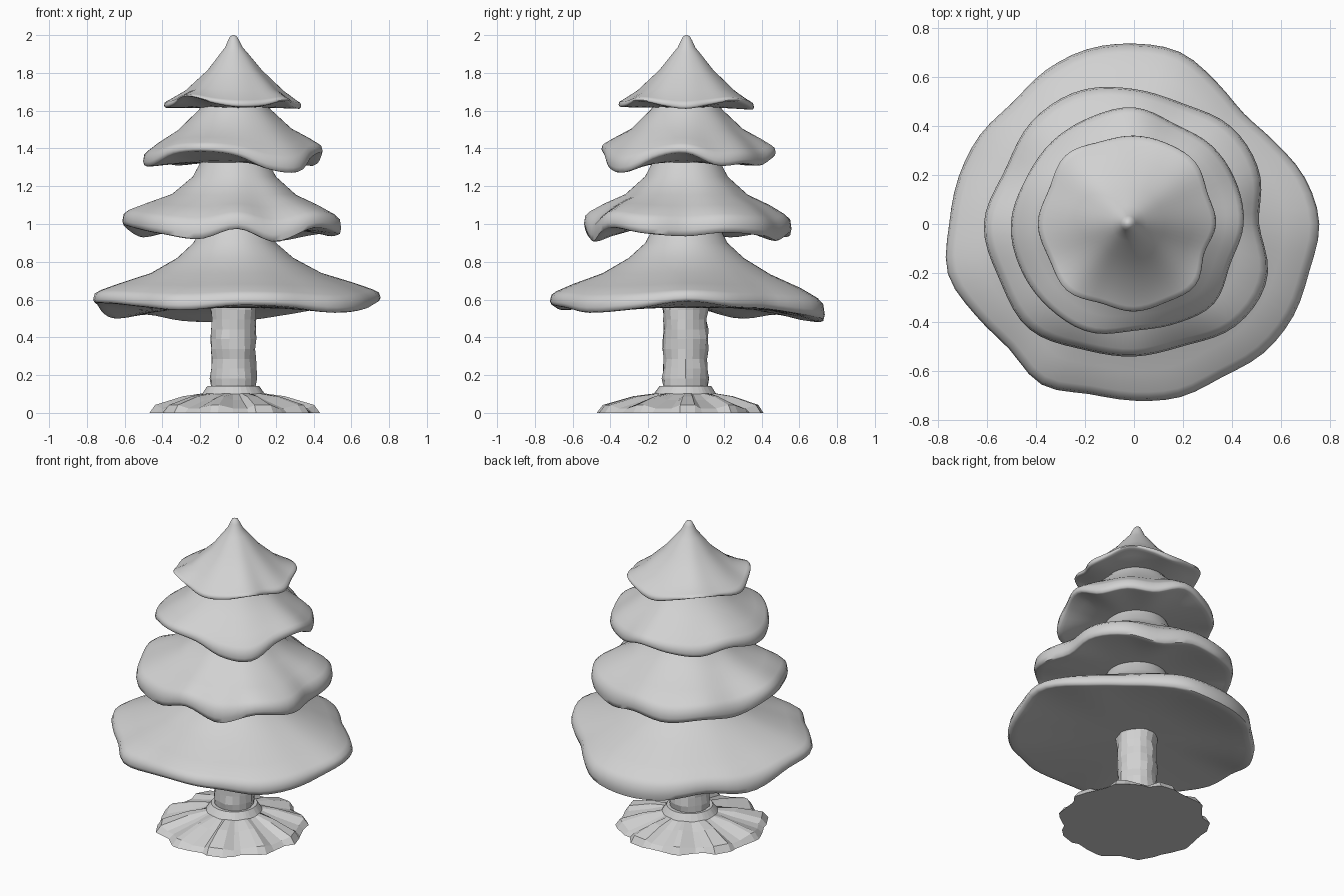
import bpy, math, random

if "Cube" in bpy.data.objects:
    bpy.data.objects.remove(bpy.data.objects["Cube"])
random.seed(4)

grey = bpy.data.materials.new("plain_grey")
grey.diffuse_color = (0.64, 0.64, 0.64, 1)
grey.use_nodes = True
grey.node_tree.nodes["Principled BSDF"].inputs["Base Color"].default_value = grey.diffuse_color
CX, CY = -0.025, 0.003          # axis of trunk and tip
TAU = 2 * math.pi


def wave(samples, t):
    """Periodic smooth interpolation of evenly spaced samples, t in 0..1."""
    n = len(samples)
    i = math.floor(t * n)
    u = t * n - i
    a, b, c, d = (samples[(i + k) % n] for k in (-1, 0, 1, 2))
    return b + 0.5 * u * (c - a + u * (2*a - 5*b + 4*c - d + u * (3*(b - c) + d - a)))


def loft(name, rings, smooth):
    """Skin a list of equal rings, closing both ends with caps."""
    n = len(rings[0])
    verts = [p for r in rings for p in r]
    faces = []
    for k in range(len(rings) - 1):
        for i in range(n):
            j = (i + 1) % n
            faces.append((k*n + i, k*n + j, (k+1)*n + j, (k+1)*n + i))
    faces.append(tuple(reversed(range(n))))
    faces.append(tuple((len(rings) - 1)*n + i for i in range(n)))
    me = bpy.data.meshes.new(name)
    me.from_pydata(verts, [], faces)
    me.materials.append(grey)
    ob = bpy.data.objects.new(name, me)
    bpy.context.collection.objects.link(ob)
    if smooth:
        bpy.context.view_layer.objects.active = ob
        ob.select_set(True)
        bpy.ops.object.shade_smooth_by_angle(angle=math.radians(60))
        ob.select_set(False)
    return ob


def tier(name, radius, rim, profile, under_z, follow, segs=72):
    """Bell of foliage: round near the axis, wavy in outline and height at the rim."""
    mean_h = sum(rim) / len(rim)
    mean_r = sum(radius) / len(radius)

    def ring(f, zfun):
        out = []
        k = min(1, f * f * 1.1)
        for i in range(segs):
            t = i / segs
            r = (wave(radius, t) * k + mean_r * (1 - k)) * f
            out.append((CX*(1-f) + r*math.cos(TAU*t), CY*(1-f) + r*math.sin(TAU*t),
                        zfun(wave(rim, t))))
        return out

    def upper(f, z):
        return lambda h: z + (h - mean_h) * follow * f**4

    # underside from centre out
    rings = [ring(f, lambda h, w=w: under_z + (h - under_z) * w)
             for f, w in ((0.01, 0), (0.4, 0), (0.6, 0.2), (0.8, 0.6), (0.92, 0.93), (0.97, 1))]
    # rounded lip
    top = upper(*profile[-1])
    rings.append(ring(0.99, lambda h: h + 0.004))
    rings.append(ring(1.0, lambda h: h + 0.3 * (top(h) - h)))
    rings.append(ring(0.988, lambda h: h + 0.75 * (top(h) - h)))
    # upper surface
    rings += [ring(f, upper(f, z)) for f, z in reversed(profile)]
    return loft(name, rings, True)


# foliage tiers, outline and rim height sampled evenly from +x
tier("foliage_bottom",
     [.755, .722, .665, .635, .67, .725, .735, .737, .722, .70, .725, .74,
      .753, .785, .745, .72, .755, .717, .72, .73, .72, .745, .75, .74],
     [.59, .56, .55, .52, .485, .485, .52, .50, .57, .58, .56, .545, .57, .56, .53, .55],
     [(.01, 1.04), (.2, 1.02), (.25, .97), (.3, .90), (.42, .82), (.61, .738), (.83, .675), (.95, .632)],
     .555, .55)
tier("foliage_lower",
     [.51, .553, .56, .53, .55, .587, .59, .57, .612, .593, .605, .553, .54, .537, .587, .587],
     [.935, .955, .94, .91, .95, .93, .95, .93, .99, .975, .95, .92, .975, .905, .98, .95],
     [(.01, 1.41), (.25, 1.39), (.31, 1.335), (.39, 1.25), (.58, 1.155), (.79, 1.10), (.94, 1.05)],
     .975, .75)
tier("foliage_upper",
     [.447, .45, .45, .44, .475, .47, .474, .478, .502, .497, .487, .477, .435, .44, .46, .425],
     [1.375, 1.31, 1.32, 1.31, 1.36, 1.33, 1.31, 1.34, 1.31, 1.31, 1.37, 1.385, 1.36, 1.29, 1.275, 1.35],
     [(.01, 1.72), (.28, 1.70), (.35, 1.655), (.41, 1.605), (.64, 1.50), (.84, 1.44), (.95, 1.40)],
     1.325, .75)
tier("foliage_top",
     [.335, .325, .355, .355, .36, .363, .395, .374, .392, .374, .385, .35, .357, .345, .354, .31],
     [1.61, 1.63, 1.65, 1.63, 1.605, 1.63, 1.66, 1.64, 1.615, 1.63, 1.675, 1.64, 1.62, 1.625, 1.65, 1.625],
     [(.01, 2.0), (.05, 1.993), (.085, 1.97), (.13, 1.935), (.2, 1.905), (.4, 1.815),
      (.72, 1.71), (.94, 1.665)],
     1.615, .75)

# trunk: slightly lumpy faceted column
N = 18
rings = []
for k in range(10):
    z = 0.13 + k * 0.052
    rings.append([])
    for i in range(N):
        a = TAU * i / N
        r = 0.119 + random.uniform(-.006, .006) + 0.004 * math.sin(k * 1.6)
        rings[-1].append((CX + r*math.cos(a), CY - .006 + r*math.sin(a), z))
loft("trunk", rings, False)

# spreading roots: ridges and grooves in flat wedges
N = 40
ends = [random.uniform(-.012, .012) for _ in range(N)]
rings = []
for r0, rg, zr, zg in ((.45, .425, 0, 0), (.42, .395, .042, .024), (.27, .25, .088, .068),
                       (.165, .165, .103, .10), (.137, .137, .142, .142)):
    c = max(0, (r0 - .137) / .313)
    row = []
    for i in range(N):
        a = TAU * (i + .25 * math.sin(i * 2.3)) / N
        ridge = i % 4 < 2
        r = (r0 if ridge else rg) + ends[i] * c
        row.append((CX + r*math.cos(a), CY - .006 - .03*c + r*math.sin(a), zr if ridge else zg))
    rings.append(row)
loft("roots", rings, False)
